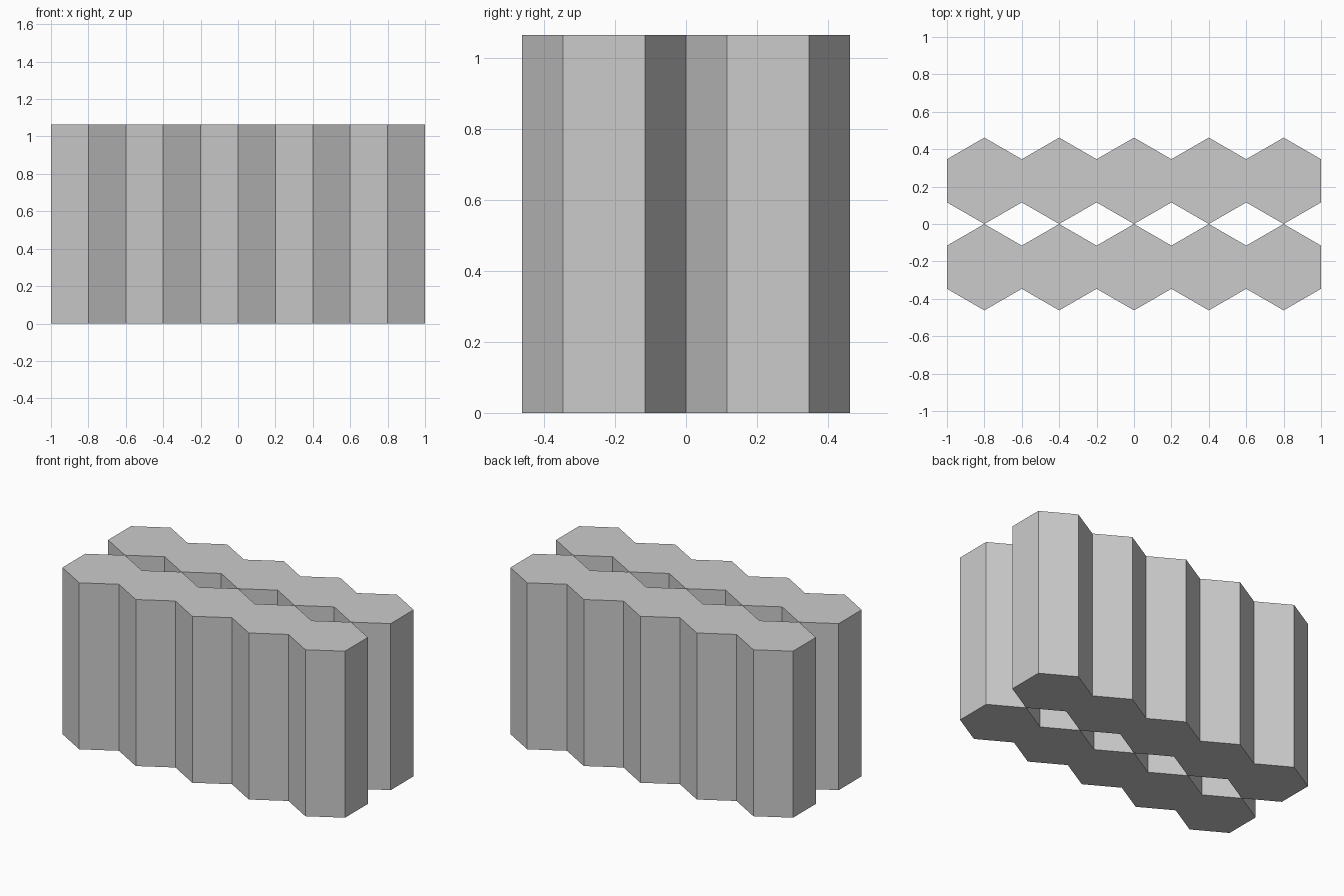
import bpy, bmesh

if "Cube" in bpy.data.objects:
    bpy.data.objects.remove(bpy.data.objects["Cube"])

COLS = 5
HALF_W = 0.2                 # hexagon apothem
R = HALF_W * 2 / 3 ** 0.5    # hexagon corner radius
HEIGHT = 1.065


def hex_row(name, cy):
    """Row of joined hexagonal columns, extruded from one zigzag outline."""
    # zigzag along one long side: valleys at R/2, peaks at R
    side = [(-1 + i * HALF_W, R if i % 2 else R / 2) for i in range(2 * COLS + 1)]
    outline = [(x, cy - d) for x, d in side] + [(x, cy + d) for x, d in reversed(side)]
    bm = bmesh.new()
    base = bm.faces.new([bm.verts.new((x, y, 0)) for x, y in outline])
    ext = bmesh.ops.extrude_face_region(bm, geom=[base], use_keep_orig=True)
    top = [g for g in ext["geom"] if isinstance(g, bmesh.types.BMVert)]
    bmesh.ops.translate(bm, verts=top, vec=(0, 0, HEIGHT))
    bmesh.ops.recalc_face_normals(bm, faces=bm.faces)
    mesh = bpy.data.meshes.new(name)
    bm.to_mesh(mesh)
    bm.free()
    bpy.context.collection.objects.link(bpy.data.objects.new(name, mesh))


# Two rows whose peaks touch along the centre line
hex_row("front_column_row", -R)
hex_row("back_column_row", R)
